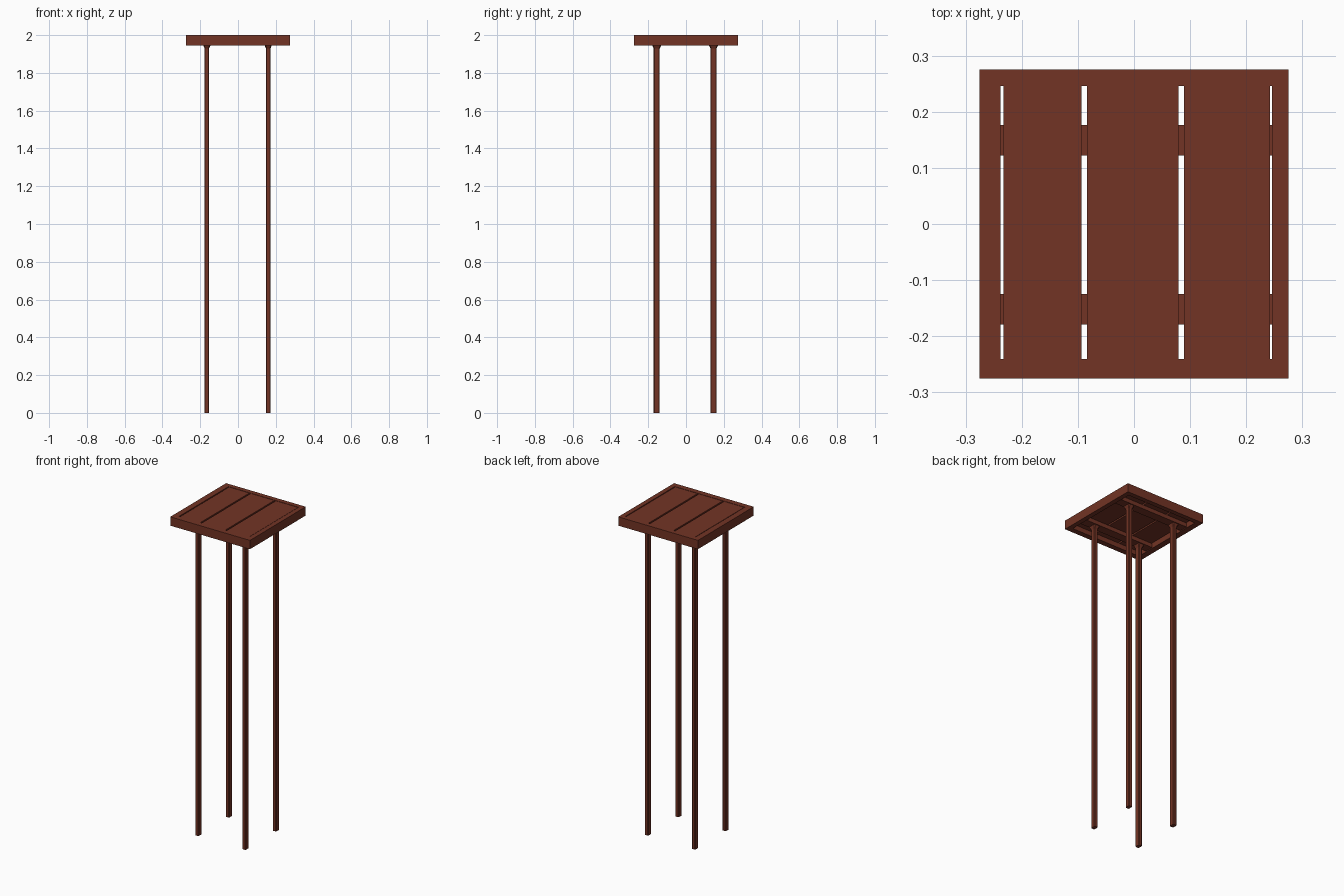
import bpy
import bmesh

cube = bpy.data.objects.get("Cube")
if cube:
    bpy.data.objects.remove(cube, do_unlink=True)

# Single stained timber colour
COLOR = (0.17, 0.034, 0.018, 1)
wood = bpy.data.materials.new("red brown wood")
wood.use_nodes = True
wood.diffuse_color = COLOR
wood.node_tree.nodes["Principled BSDF"].inputs["Base Color"].default_value = COLOR


def add_object(name, bm):
    bmesh.ops.recalc_face_normals(bm, faces=bm.faces)
    mesh = bpy.data.meshes.new(name)
    bm.to_mesh(mesh)
    bm.free()
    mesh.materials.append(wood)
    obj = bpy.data.objects.new(name, mesh)
    bpy.context.collection.objects.link(obj)
    return obj


def board(name, x, y, z):
    """Box between the given (low, high) limits on each axis."""
    bm = bmesh.new()
    bmesh.ops.create_cube(bm, size=1)
    for v in bm.verts:
        v.co = [lim[0] if c < 0 else lim[1] for c, lim in zip(v.co, (x, y, z))]
    return add_object(name, bm)


def leg(name, x, y):
    """Eight-sided post that flares where it meets the cross beam."""
    bm = bmesh.new()
    # height, half width, half depth
    sections = [(0, 0.012, 0.016), (1.93, 0.012, 0.016),
                (1.945, 0.019, 0.024), (1.952, 0.019, 0.024)]
    rings = []
    for z, w, d in sections:
        c = 0.3 * w
        outline = [(w, c - d), (w, d - c), (w - c, d), (c - w, d),
                   (-w, d - c), (-w, c - d), (c - w, -d), (w - c, -d)]
        rings.append([bm.verts.new((x + px, y + py, z)) for px, py in outline])
    for low, high in zip(rings, rings[1:]):
        for i in range(8):
            j = (i + 1) % 8
            bm.faces.new((low[i], low[j], high[j], high[i]))
    bm.faces.new(rings[0])
    bm.faces.new(rings[-1])
    return add_object(name, bm)


# Frame around the top
OUT, TOP, BOTTOM = 0.275, 2.0, 1.945
RAIL_Z = (BOTTOM, TOP)
board("right_rail", (-OUT, -0.238), (-0.241, 0.246), RAIL_Z)
board("left_rail", (0.246, OUT), (-0.241, 0.246), RAIL_Z)
board("front_rail", (-OUT, OUT), (-OUT, -0.241), RAIL_Z)
board("back_rail", (-OUT, OUT), (0.246, OUT), RAIL_Z)

# Three planks with gaps between them
for side, x in (("right", (-0.233, -0.094)), ("middle", (-0.084, 0.079)),
                ("left", (0.089, 0.242))):
    board(side + "_plank", x, (-0.241, 0.246), (1.975, 1.998))

# Cross beams under the planks, with legs below
for end, y in (("front", -0.152), ("back", 0.149)):
    board(end + "_cross_beam", (-0.238, 0.246), (y - 0.027, y + 0.027), (1.95, 1.975))
    for side, x in (("right", -0.165), ("left", 0.16)):
        leg(end + "_" + side + "_leg", x, y - 0.003)
